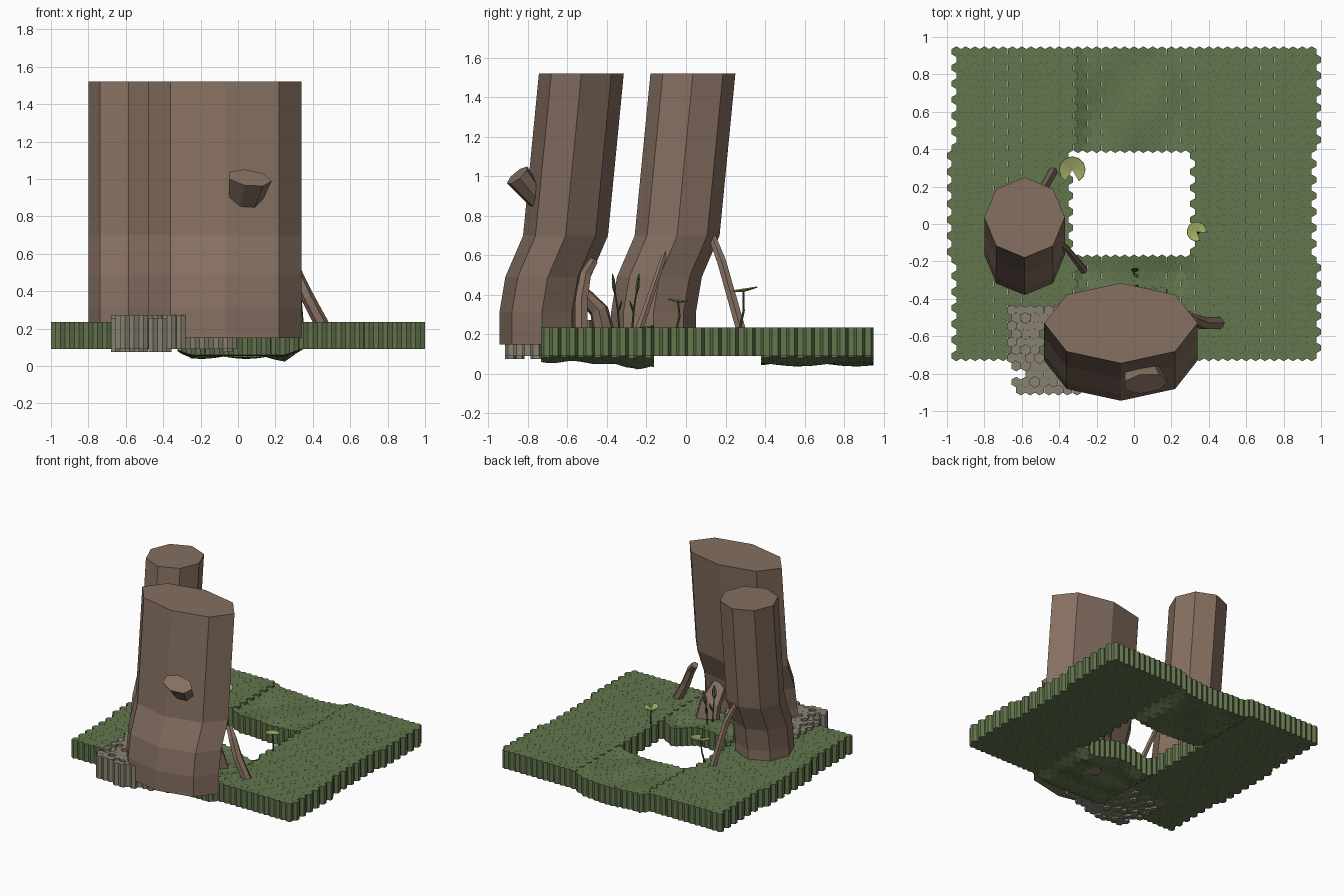
import bpy, bmesh, random
from math import sin, cos, pi, radians
from mathutils import Vector

if "Cube" in bpy.data.objects:
    bpy.data.objects.remove(bpy.data.objects["Cube"])

random.seed(4)


def material(name, rgb):
    m = bpy.data.materials.new(name)
    m.diffuse_color = (*rgb, 1)
    m.use_nodes = True
    m.node_tree.nodes["Principled BSDF"].inputs["Base Color"].default_value = m.diffuse_color
    return m


GRASS = material("grass", (0.125, 0.18, 0.075))
STONE = material("stone", (0.25, 0.225, 0.17))
BARK = material("bark", (0.235, 0.16, 0.118))
LEAF = material("leaf", (0.36, 0.42, 0.13))
STEM = material("stem", (0.08, 0.12, 0.045))


def finish(name, bm, mat):
    me = bpy.data.meshes.new(name)
    bm.to_mesh(me)
    bm.free()
    me.materials.append(mat)
    ob = bpy.data.objects.new(name, me)
    bpy.context.collection.objects.link(ob)
    return ob


def loft(bm, rings):
    """Skin a stack of equal vertex rings and cap both ends."""
    vs = [[bm.verts.new(p) for p in r] for r in rings]
    n = len(vs[0])
    for a, b in zip(vs, vs[1:]):
        for i in range(n):
            j = (i + 1) % n
            bm.faces.new((a[i], a[j], b[j], b[i]))
    bm.faces.new(vs[0][::-1])
    bm.faces.new(vs[-1])


def tube(name, pts, radii, mat, n=6, flat=1.0):
    """Tapered tube along a path; flat squashes the section across x."""
    bm = bmesh.new()
    pts = [Vector(p) for p in pts]
    rings = []
    for i, p in enumerate(pts):
        d = (pts[min(i + 1, len(pts) - 1)] - pts[max(i - 1, 0)]).normalized()
        u = Vector((1, 0, 0))
        u = (u - d * u.dot(d)).normalized()
        v = d.cross(u)
        rings.append([p + radii[i] * (u * cos(2 * pi * k / n) + v * flat * sin(2 * pi * k / n))
                      for k in range(n)])
    loft(bm, rings)
    return finish(name, bm, mat)


# Ground: 3 x 3 patches of 13 x 13 hexagonal columns, centre patch left open
W, PITCH = 0.05, 0.0428


def hexagon(bm, x, y, z0, z1, warp=lambda x, y: 0.0):
    ring = [(x + 0.0286 * sin(k * pi / 3), y + 0.0284 * cos(k * pi / 3)) for k in range(6)][::-1]
    loft(bm, [[(px, py, z + warp(px, py)) for px, py in ring] for z in (z0, z1)])


def level(x, y):
    return 0.0


def back_dip(x, y):
    side = max(0, min(1, (0.34 - abs(x)) / 0.09))
    return side * (-0.040 + 0.012 * sin(13 * x + 1) * cos(11 * y))


def front_dip(x, y):
    side = max(0, min(1, (0.34 - abs(x)) / 0.09))
    t = max(0, min(1, (y + 0.5) / 0.25))
    return side * (-0.030 + 0.035 * t * sin(9 * x + 2.0) + 0.006 * sin(30 * y))


for pr, rname in enumerate(("front", "middle", "back")):
    for pc, cname in enumerate(("left", "centre", "right")):
        if (pr, pc) == (1, 1):
            continue
        warp = level
        if pc == 1:
            warp = back_dip if pr == 2 else front_dip
        bm = bmesh.new()
        for r in range(13):
            for c in range(13):
                x = -0.95 + (pc * 13 + c) * W + (r % 2) * W / 2 - (pr == 1) * W / 2
                hexagon(bm, x, -0.705 + (pr * 13 + r) * PITCH, 0.09, 0.235, warp)
        finish(f"grass_{rname}_{cname}", bm, GRASS)

# Stone paving at the front left, running under the big trunk
bm = bmesh.new()
for r in range(11):
    y = -0.888 + r * PITCH
    for c in range(13):
        x = -0.655 + c * W + (r % 2) * W / 2
        if r < 4 and x < -0.64 + 0.04 * (3 - r) * (r > 1) or x > -0.27 + 0.11 * r:
            continue
        if r in (5, 7) and c == 3 or x > 0.0:
            continue
        drop = random.choice((0, 0, 0, 0.015))
        hexagon(bm, x, y, 0.09 - drop, 0.272 - drop)
finish("stone_paving", bm, STONE)


# Trunks: octagonal sections swept along one shared bent spine
SPINE = [(0.15, -0.20), (0.31, -0.20), (0.49, -0.17), (0.70, -0.08), (1.52, 0.0)]


def trunk(name, x, y, rx, ry):
    bm = bmesh.new()
    loft(bm, [[(x + rx * cos(k * pi / 4), y + dy + ry * sin(k * pi / 4), z)
               for k in range(8)] for z, dy in SPINE])
    finish(name, bm, BARK)


trunk("big_trunk", -0.07, -0.53, 0.41, 0.215)
trunk("small_trunk", -0.585, 0.035, 0.215, 0.215)

# Cut branch stub on the big trunk
tube("branch_stub", [(0.03, -0.735, 0.86), (0.06, -0.853, 1.005)], [0.085, 0.122], BARK, 7, 0.56)

# Roots
tube("right_root", [(0.25, -0.47, 0.57), (0.31, -0.51, 0.50), (0.37, -0.53, 0.37), (0.46, -0.53, 0.20)],
     [0.025, 0.032, 0.036, 0.038], BARK)
tube("back_root", [(0.08, -0.56, 0.45), (0.09, -0.44, 0.32), (0.11, -0.385, 0.07)],
     [0.06, 0.09, 0.115], BARK, 7, 0.55)
tube("small_front_root", [(-0.43, -0.08, 0.70), (-0.36, -0.13, 0.54), (-0.27, -0.245, 0.20)],
     [0.012, 0.017, 0.022], BARK)
tube("small_back_root", [(-0.54, 0.13, 0.70), (-0.49, 0.18, 0.57), (-0.43, 0.285, 0.20)],
     [0.022, 0.026, 0.028], BARK)


# Round notched leaves on stems
def round_leaf(name, base, top, r, notch, tilt):
    mid = [(a + b) / 2 for a, b in zip(base, top)]
    tube(name + "_stem", [base, (mid[0], mid[1] + 0.012, mid[2]), top], [0.007, 0.006, 0.005], STEM, 5)
    bm = bmesh.new()
    o = Vector(top)
    c = bm.verts.new(o)
    rim = []
    for k in range(11):
        a = radians(notch + 30 + 300 * k / 10)
        rim.append(bm.verts.new(o + Vector((r * cos(a), r * sin(a), 0.012 + tilt * r * sin(a)))))
    for a, b in zip(rim, rim[1:]):
        bm.faces.new((c, a, b))
    ob = finish(name, bm, LEAF)
    ob.modifiers.new("thickness", 'SOLIDIFY').thickness = 0.006


round_leaf("large_leaf", (-0.36, 0.27, 0.22), (-0.33, 0.29, 0.42), 0.07, -90, 0.15)
round_leaf("small_leaf", (0.345, -0.05, 0.22), (0.335, -0.04, 0.365), 0.052, -40, -0.1)


# Sprouts with pointed leaves beside the back root
def blade(name, base, tip, w):
    b, t = Vector(base), Vector(tip)
    tube(name, [b, b.lerp(t, 0.35), b.lerp(t, 0.7), t], [0.004, w, w * 0.8, 0.002], STEM, 6, 0.5)


for i, s in enumerate((-1, 1)):
    y = -0.305 + 0.055 * s
    tube(f"sprout_stem_{i}", [(0, -0.305 + 0.03 * s, 0.19), (0, -0.305 + 0.04 * s, 0.32), (0, y, 0.42)],
         [0.006, 0.005, 0.004], STEM, 5)
    blade(f"sprout_tip_{i}", (0, y, 0.40), (0.01, y + 0.012 * s, 0.51), 0.022)
    blade(f"sprout_side_{i}", (0, -0.305 + 0.04 * s, 0.31), (0.02, y - 0.035 * s, 0.37), 0.014)
